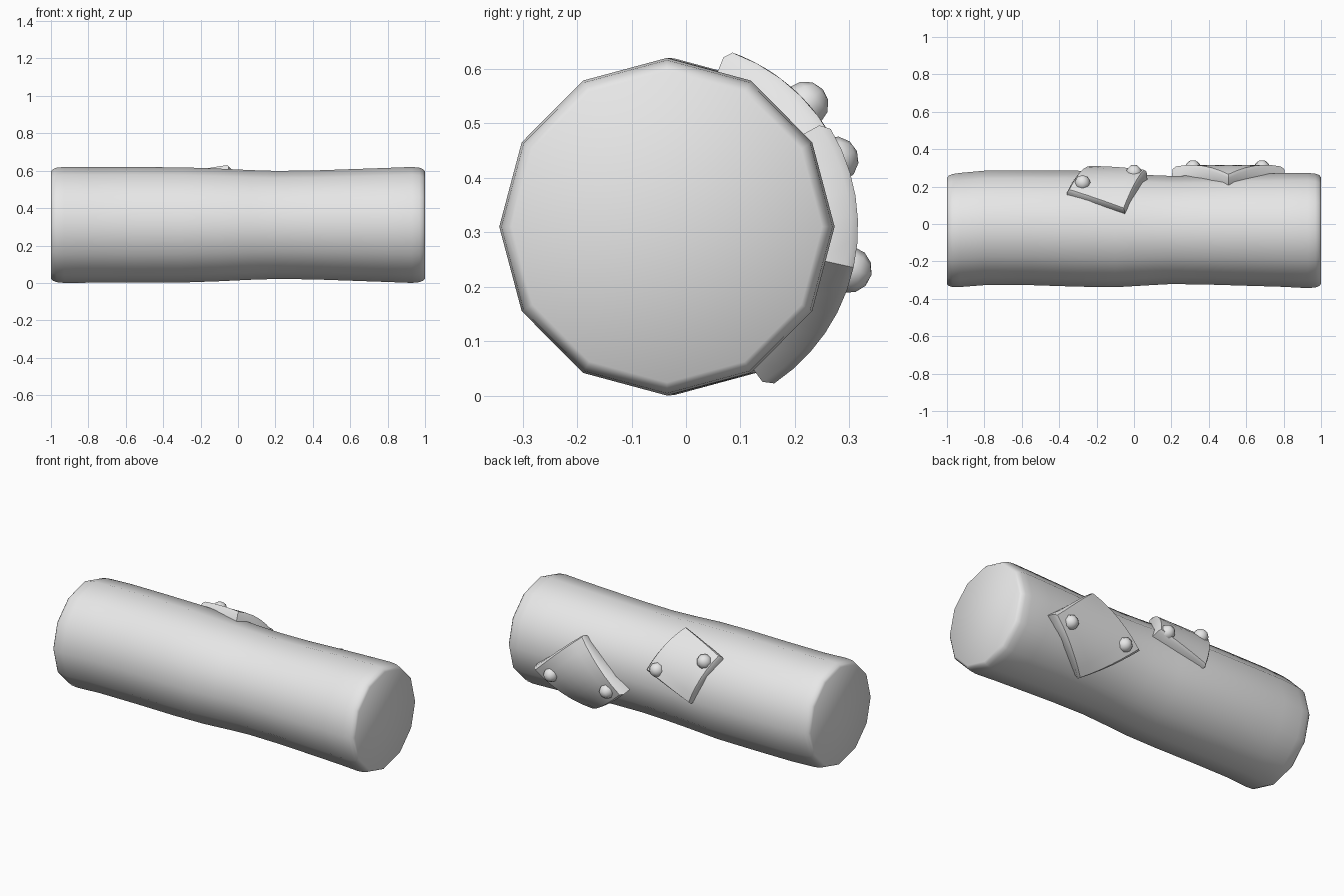
import bpy, bmesh
from math import sin, cos, radians, pi
from mathutils import Matrix, Vector

if "Cube" in bpy.data.objects:
    bpy.data.objects.remove(bpy.data.objects["Cube"])

GREY = (0.8, 0.8, 0.8, 1)
grey = bpy.data.materials.new("plain grey")
grey.use_nodes = True
grey.diffuse_color = GREY
grey.node_tree.nodes["Principled BSDF"].inputs["Base Color"].default_value = GREY

AXIS_Y, AXIS_Z = -0.03, 0.31


def finish(name, bm):
    bmesh.ops.recalc_face_normals(bm, faces=bm.faces)
    mesh = bpy.data.meshes.new(name)
    bm.to_mesh(mesh)
    bm.free()
    mesh.materials.append(grey)
    obj = bpy.data.objects.new(name, mesh)
    bpy.context.collection.objects.link(obj)
    bpy.ops.object.select_all(action="DESELECT")
    obj.select_set(True)
    bpy.context.view_layer.objects.active = obj
    bpy.ops.object.shade_smooth_by_angle(angle=radians(50))
    return obj


def on_log(x, angle, r):
    return Vector((x, AXIS_Y + r * cos(angle), AXIS_Z + r * sin(angle)))


# Log: twelve-sided rings along x, slightly waisted, with rounded ends
# Each ring: x, centre y, y radius, z radius
rings = [
    (-1, -0.037, 0.284, 0.286), (-0.99, -0.036, 0.295, 0.298),
    (-0.97, -0.035, 0.302, 0.306), (-0.93, -0.032, 0.305, 0.31),
    (-0.8, -0.021, 0.306, 0.309), (-0.55, -0.021, 0.306, 0.309),
    (-0.3, -0.025, 0.31, 0.308), (-0.1, -0.034, 0.304, 0.301),
    (0.07, -0.033, 0.295, 0.293), (0.2, -0.032, 0.289, 0.289),
    (0.4, -0.032, 0.292, 0.291), (0.6, -0.031, 0.299, 0.298),
    (0.8, -0.032, 0.304, 0.305), (0.93, -0.035, 0.308, 0.31),
    (0.97, -0.035, 0.304, 0.306), (0.99, -0.035, 0.297, 0.298),
    (1, -0.035, 0.285, 0.286),
]
SIDES = 12
bm = bmesh.new()
loops = []
for x, cy, ry, rz in rings:
    angles = [2 * pi * i / SIDES for i in range(SIDES)]
    loops.append([bm.verts.new((x, cy + ry * cos(a), AXIS_Z + rz * sin(a))) for a in angles])
for a, b in zip(loops, loops[1:]):
    for i in range(SIDES):
        j = (i + 1) % SIDES
        bm.faces.new((a[i], a[j], b[j], b[i]))
bm.faces.new(loops[0])
bm.faces.new(loops[-1])
finish("log", bm)


# Patch: square plate with a rounded rim, bent around the log
def patch(name, x, angle, u, v, radius):
    """u and v are the half-edge vectors as (along x, along the arc)."""
    bm = bmesh.new()
    bmesh.ops.create_grid(bm, x_segments=6, y_segments=6, size=0.92)
    for scale, drop in ((1.065, 0.014), (1.02, 0.05)):
        rim = [e for e in bm.edges if e.is_boundary]
        new = bmesh.ops.extrude_edge_only(bm, edges=rim)["geom"]
        for vert in (g for g in new if isinstance(g, bmesh.types.BMVert)):
            vert.co.x *= scale
            vert.co.y *= scale
            vert.co.z -= drop
    for vert in bm.verts:
        p, q, h = vert.co
        arc = p * u[1] + q * v[1]
        vert.co = on_log(x + p * u[0] + q * v[0], angle + arc / 0.33, radius + h)
    return finish(name, bm)


# Rivet: faceted dome pointing away from the log axis
def rivet(name, x, angle, radius):
    bm = bmesh.new()
    bmesh.ops.create_uvsphere(bm, u_segments=8, v_segments=6, radius=0.043)
    place = Matrix.Translation(on_log(x, angle, radius))
    turn = Matrix.Rotation(angle - pi / 2, 4, "X")
    bmesh.ops.transform(bm, matrix=place @ turn, verts=bm.verts)
    return finish(name, bm)


patch("upper_patch", -0.145, radians(35.5), (0.157, 0.06), (-0.06, 0.157), 0.34)
rivet("upper_patch_rivet_right", -0.275, radians(42), 0.335)
rivet("upper_patch_rivet_left", 0, radians(22), 0.328)

patch("lower_patch", 0.505, radians(-12.5), (0.152, 0.137), (-0.152, 0.137), 0.346)
for side, x in (("right", 0.315), ("left", 0.685)):
    rivet("lower_patch_rivet_" + side, x, radians(-13.5), 0.338)
